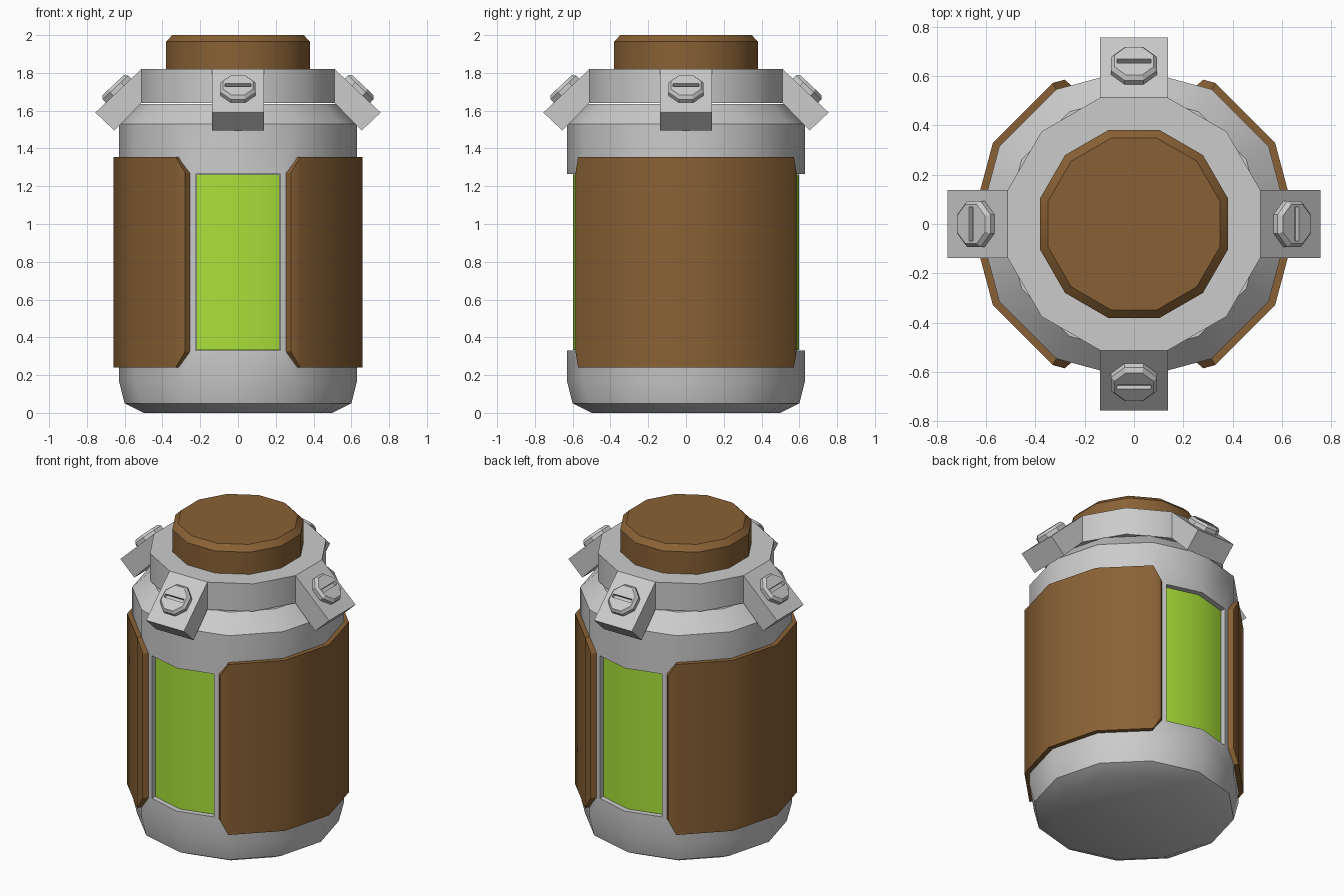
import bpy, bmesh, math
from mathutils import Matrix, Vector

if "Cube" in bpy.data.objects:
    bpy.data.objects.remove(bpy.data.objects["Cube"])

def material(name, col):
    m = bpy.data.materials.new(name)
    m.diffuse_color = (*col, 1)
    m.use_nodes = True
    m.node_tree.nodes["Principled BSDF"].inputs["Base Color"].default_value = m.diffuse_color
    return m

BROWN = material("brown", (0.25, 0.12, 0.035))
GREEN = material("green", (0.40, 0.75, 0.04))

def make(name, verts, faces, mat=None, smooth=True):
    me = bpy.data.meshes.new(name)
    me.from_pydata(verts, [], faces)
    bm = bmesh.new()
    bm.from_mesh(me)
    bmesh.ops.recalc_face_normals(bm, faces=bm.faces)
    bm.to_mesh(me)
    bm.free()
    ob = bpy.data.objects.new(name, me)
    bpy.context.collection.objects.link(ob)
    if mat:
        me.materials.append(mat)
    if smooth:
        bpy.ops.object.select_all(action='DESELECT')
        ob.select_set(True)
        bpy.context.view_layer.objects.active = ob
        bpy.ops.object.shade_smooth_by_angle(angle=math.radians(32))
    return ob

def lathe(name, profile, n=12, phase=0.0, mat=None, smooth=True):
    """Closed n-sided solid from a (radius, z) profile."""
    verts = [(r * math.cos(phase + math.tau * i / n), r * math.sin(phase + math.tau * i / n), z)
             for r, z in profile for i in range(n)]
    faces = [(k * n + i, k * n + (i + 1) % n, (k + 1) * n + (i + 1) % n, (k + 1) * n + i)
             for k in range(len(profile) - 1) for i in range(n)]
    last = (len(profile) - 1) * n
    faces += [tuple(range(n)), tuple(range(last, last + n))]
    return make(name, verts, faces, mat, smooth)

def prism(name, pts, a, b, place, mat=None, smooth=False):
    """Extrude a 2D outline from a to b; place(p, h) gives the 3D point."""
    n = len(pts)
    verts = [place(p, h) for h in (a, b) for p in pts]
    faces = [(i, (i + 1) % n, n + (i + 1) % n, n + i) for i in range(n)]
    faces += [tuple(range(n)), tuple(range(n, 2 * n))]
    return make(name, verts, faces, mat, smooth)

def cut(ob, cutter):
    mod = ob.modifiers.new("cut", 'BOOLEAN')
    mod.operation = 'DIFFERENCE'
    mod.solver = 'EXACT'
    mod.object = cutter
    cutter.hide_render = True
    cutter.hide_set(True)

# Canister body, collar and lid
body = lathe("body", [(0.5, 0), (0.6, 0.05), (0.63, 0.17), (0.63, 1.53), (0.525, 1.635)])
lathe("collar", [(0.53, 1.64), (0.53, 1.82)], phase=math.radians(15))
lathe("lid", [(0.395, 1.65), (0.395, 1.965), (0.36, 2.0)], phase=math.radians(15), mat=BROWN)

# Recessed windows, front and back
W, T = 0.225, math.tan(math.radians(15))
def arc_y(r, x):
    return r - abs(x) * T
for s, side in ((-1, "front"), (1, "back")):
    up = lambda p, h, s=s: (p[0], s * p[1], h)
    cutter = prism(side + "_window_cutter",
                   [(-W, 0.75), (W, 0.75), (W, arc_y(0.58, W)), (0, 0.58), (-W, arc_y(0.58, W))],
                   0.33, 1.265, up)
    cut(body, cutter)
    G = W - 0.004
    prism(side + "_window",
          [(-G, arc_y(0.598, G)), (0, 0.598), (G, arc_y(0.598, G)),
           (G, arc_y(0.56, G)), (0, 0.56), (-G, arc_y(0.56, G))],
          0.332, 1.263, up, GREEN, True)

# Curved side panels with clipped corners
def polar(r, deg):
    return (r * math.cos(math.radians(deg)), r * math.sin(math.radians(deg)))
for s, side in ((-1, "left"), (1, "right")):
    cols = [((0.28, -0.585), (0.25, -0.557), 0.325, 1.27)]
    cols += [(polar(0.66, a), polar(0.615, a), 0.24, 1.355) for a in (-60, -30, 0, 30, 60)]
    cols += [((0.28, 0.585), (0.25, 0.557), 0.325, 1.27)]
    verts, faces = [], []
    for o, i, lo, hi in cols:
        verts += [(s * o[0], o[1], lo), (s * o[0], o[1], hi), (s * i[0], i[1], hi), (s * i[0], i[1], lo)]
    for c in range(len(cols) - 1):
        for k in range(4):
            j = (k + 1) % 4
            faces.append((4 * c + k, 4 * c + j, 4 * c + 4 + j, 4 * c + 4 + k))
    e = 4 * (len(cols) - 1)
    faces += [(0, 1, 2, 3), (e, e + 1, e + 2, e + 3)]
    make(side + "_panel", verts, faces, BROWN)

# Four sloped lugs around the collar, each with a slotted bolt
slope = Vector((0.245, 0, -0.23)).normalized()
normal = Vector((0.23, 0, 0.245)).normalized()
centre = Vector((0.632, 0, 1.705))
across = Vector((0, 1, 0))
lug = [(0.45, 1.815), (0.512, 1.82), (0.755, 1.59), (0.655, 1.495), (0.512, 1.64), (0.45, 1.645)]
for q, side in enumerate(("right", "back", "left", "front")):
    rot = Matrix.Rotation(q * math.pi / 2, 3, 'Z')
    prism(side + "_lug", lug, -0.137, 0.137, lambda p, h: rot @ Vector((p[0], h, p[1])))

    def on_slope(a, b, h):
        return rot @ (centre + across * a + slope * b + normal * h)
    rings = [(0.1, -0.02), (0.1, 0.025), (0.085, 0.042)]
    verts = [on_slope(r * math.cos((i + 0.5) * math.pi / 4), r * math.sin((i + 0.5) * math.pi / 4), h)
             for r, h in rings for i in range(8)]
    faces = [(8 * k + i, 8 * k + (i + 1) % 8, 8 * k + 8 + (i + 1) % 8, 8 * k + 8 + i)
             for k in range(2) for i in range(8)]
    faces += [tuple(range(8)), tuple(range(16, 24))]
    bolt = make(side + "_bolt", verts, faces, smooth=False)
    slot = prism(side + "_slot_cutter", [(-0.068, -0.011), (0.068, -0.011), (0.068, 0.011), (-0.068, 0.011)],
                 0.022, 0.08, lambda p, h: on_slope(p[0], p[1], h))
    cut(bolt, slot)
